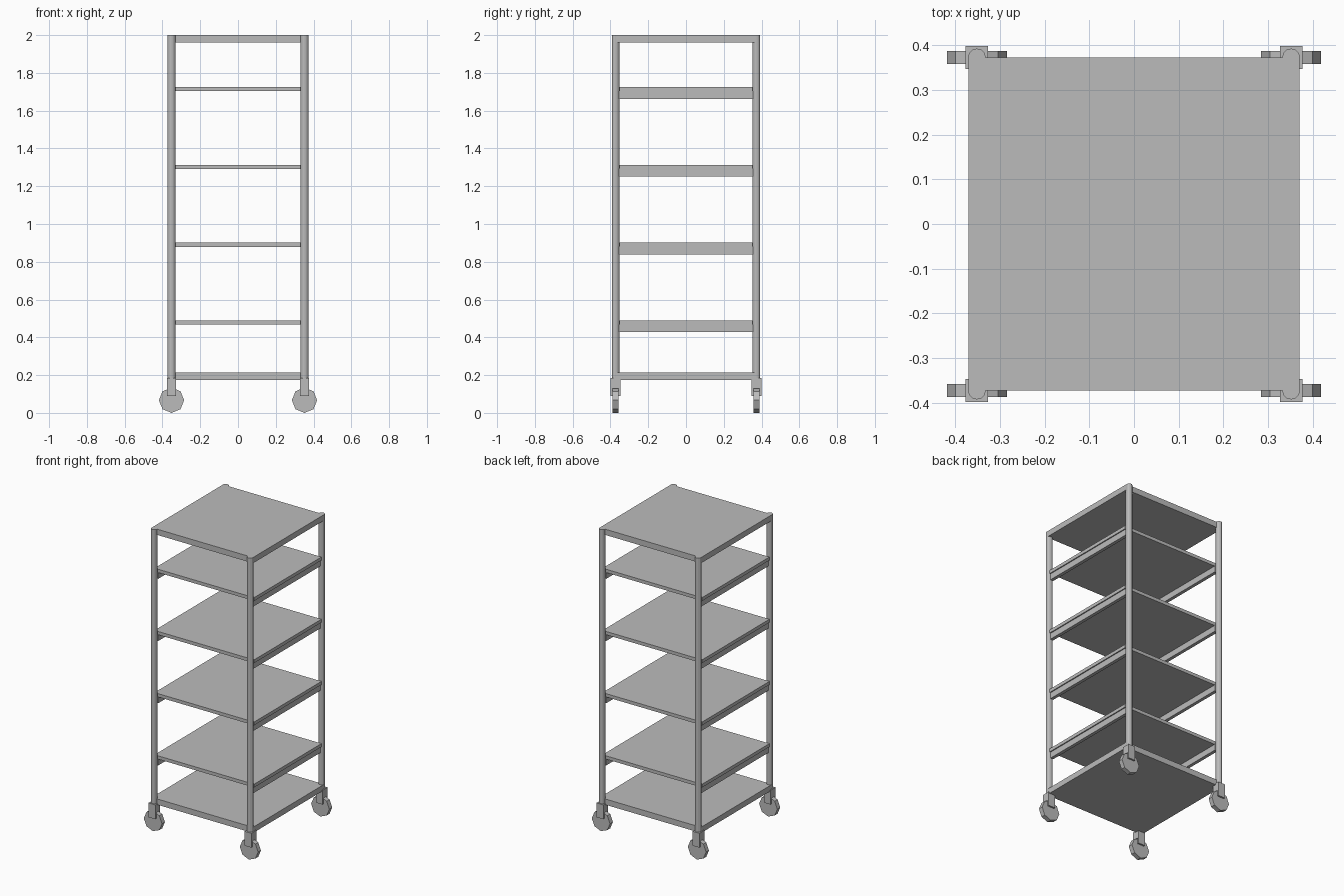
import bpy, bmesh
from math import pi
from mathutils import Matrix, Vector

if "Cube" in bpy.data.objects:
    bpy.data.objects.remove(bpy.data.objects["Cube"], do_unlink=True)

grey = bpy.data.materials.new("light_grey_metal")
grey.use_nodes = True
grey.diffuse_color = (0.5, 0.5, 0.5, 1)
grey.node_tree.nodes["Principled BSDF"].inputs["Base Color"].default_value = (0.5, 0.5, 0.5, 1)


def finish(name, bm):
    mesh = bpy.data.meshes.new(name)
    bm.to_mesh(mesh)
    bm.free()
    mesh.materials.append(grey)
    obj = bpy.data.objects.new(name, mesh)
    bpy.context.collection.objects.link(obj)
    return obj


def box(name, center, size):
    bm = bmesh.new()
    bmesh.ops.create_cube(bm, size=1, matrix=Matrix.Translation(center) @ Matrix.Diagonal((*size, 1)))
    return finish(name, bm)


def cylinder(name, center, radius, depth, sides, rotation):
    bm = bmesh.new()
    bmesh.ops.create_cone(bm, cap_ends=True, segments=sides, radius1=radius, radius2=radius,
                          depth=depth, matrix=Matrix.Translation(center) @ rotation)
    return finish(name, bm)


POST_X, POST_Y = 0.352, 0.373

# Thick top and bottom panels
box("top_panel", (0, 0, 1.981), (0.742, 0.746, 0.038))
box("bottom_panel", (0, 0, 0.194), (0.742, 0.746, 0.038))

# Thin shelves, each resting on a pair of side runners
for i in range(4):
    top = 0.489 + i * 0.412
    box(f"shelf_{i + 1}", (0, 0, top - 0.011), (0.73, 0.706, 0.022))
    for side, sx in (("left", 1), ("right", -1)):
        box(f"{side}_runner_{i + 1}", (sx * 0.347, 0, top - 0.041), (0.022, 0.71, 0.042))

# Corner posts with a caster under each
for side, sx in (("left", 1), ("right", -1)):
    for end, sy in (("front", -1), ("back", 1)):
        label = f"{end}_{side}"
        x, y = sx * POST_X, sy * POST_Y
        cylinder(f"{label}_post", (x, y, 1.09), 0.02, 1.82, 12, Matrix.Identity(4))
        box(f"{label}_caster_mount", (x, y, 0.157), (0.05, 0.052, 0.055))
        for arm, sign in (("outer", 1), ("inner", -1)):
            box(f"{label}_{arm}_fork_arm", (x, y + sy * sign * 0.0205, 0.1125), (0.05, 0.011, 0.045))
        cylinder(f"{label}_wheel", (x, y, 0.067), 0.067, 0.03, 8, Matrix.Rotation(pi / 2, 4, "X"))
